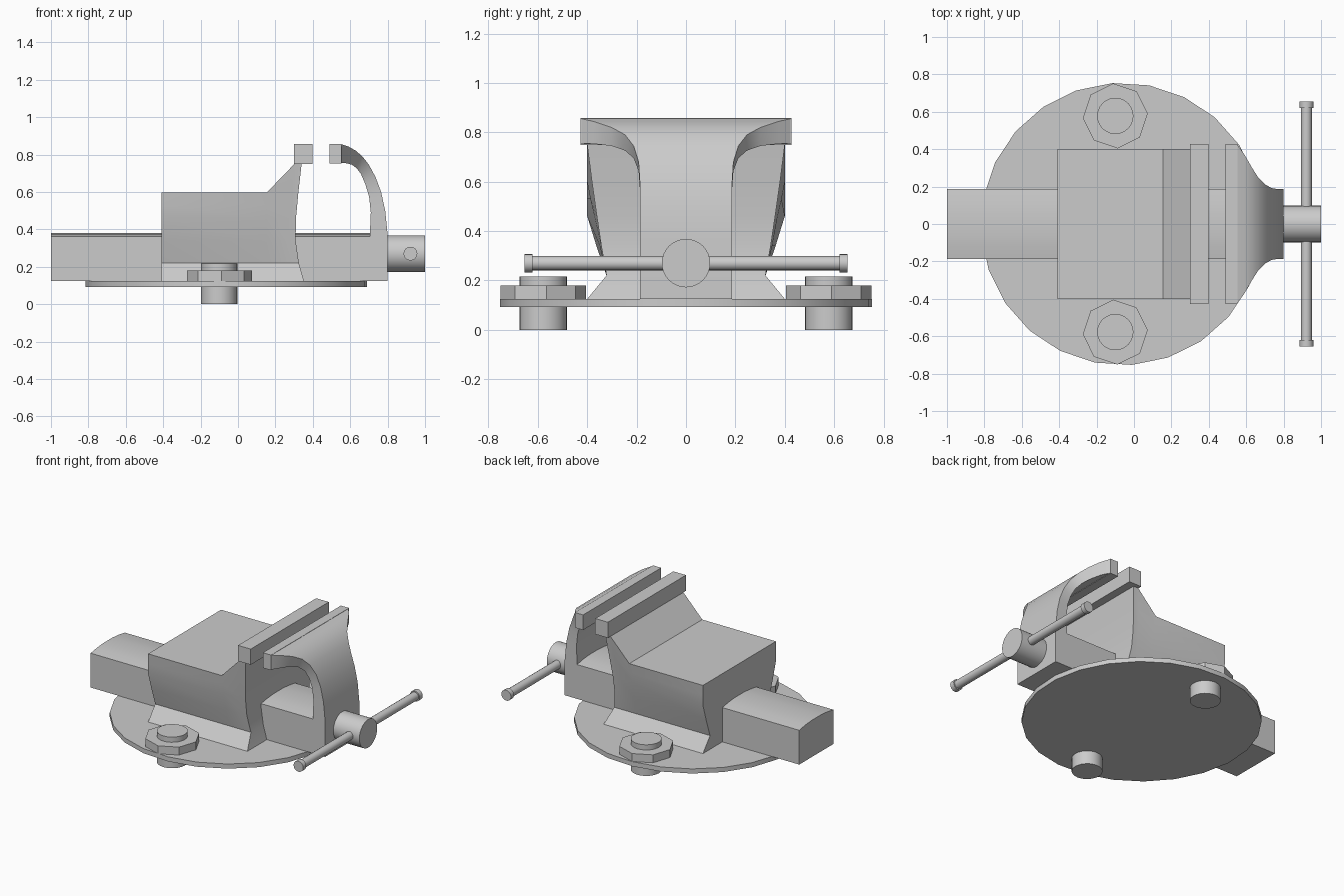
import bpy, bmesh, math
from mathutils import Matrix

if "Cube" in bpy.data.objects:
    bpy.data.objects.remove(bpy.data.objects["Cube"])


def finish(name, bm, angle=35):
    bmesh.ops.recalc_face_normals(bm, faces=bm.faces)
    mesh = bpy.data.meshes.new(name)
    bm.to_mesh(mesh)
    bm.free()
    ob = bpy.data.objects.new(name, mesh)
    bpy.context.collection.objects.link(ob)
    bpy.ops.object.select_all(action='DESELECT')
    bpy.context.view_layer.objects.active = ob
    ob.select_set(True)
    if angle:
        bpy.ops.object.shade_smooth_by_angle(angle=math.radians(angle))
    return ob


def box(name, lo, hi):
    bm = bmesh.new()
    bmesh.ops.create_cube(bm, size=1)
    for v in bm.verts:
        v.co = [lo[i] + (v.co[i] + 0.5) * (hi[i] - lo[i]) for i in range(3)]
    return finish(name, bm, 0)


def cylinder(name, center, radius, depth, axis='Z', sides=24, turn=0, angle=35):
    rot = {'Z': Matrix.Identity(4),
           'X': Matrix.Rotation(math.pi / 2, 4, 'Y'),
           'Y': Matrix.Rotation(math.pi / 2, 4, 'X')}[axis]
    m = Matrix.Translation(center) @ rot @ Matrix.Rotation(turn, 4, 'Z')
    bm = bmesh.new()
    bmesh.ops.create_cone(bm, cap_ends=True, segments=sides, radius1=radius,
                          radius2=radius, depth=depth, matrix=m)
    return finish(name, bm, angle)


def mirrored_loft(name, rings, angle=35):
    """Each ring is half a section (+y side), mirrored over y and skinned."""
    bm = bmesh.new()
    loops = []
    for half in rings:
        full = list(half) + [(x, -y, z) for x, y, z in reversed(half)]
        loops.append([bm.verts.new(p) for p in full])
    n = len(loops[0])
    for a, b in zip(loops, loops[1:]):
        for i in range(n):
            j = (i + 1) % n
            bm.faces.new((a[i], a[j], b[j], b[i]))
    for ring in (loops[0], loops[-1]):
        for i in range(n // 2 - 1):
            bm.faces.new((ring[i], ring[i + 1], ring[n - 2 - i], ring[n - 1 - i]))
    return finish(name, bm, angle)


# Round base plate
cylinder("base_plate", (-0.063, 0, 0.109), 0.755, 0.032, turn=math.radians(4))

# Mounting bolts with octagonal nuts
for side, tag in ((1, "back"), (-1, "front")):
    cylinder(f"bolt_{tag}", (-0.10, side * 0.578, 0.108), 0.097, 0.216)
    cylinder(f"nut_{tag}", (-0.10, side * 0.578, 0.152), 0.174, 0.056,
             sides=8, turn=math.radians(4), angle=0)

# Slide bar with a slightly crowned top
mirrored_loft("slide_bar", [
    [(x, 0.187, 0.125), (x, 0.187, 0.363), (x, 0.12, 0.374), (x, 0.05, 0.38)]
    for x in (-1.0, 0.71)], 15)

# Fixed body: waisted sides, sloping up to the jaw seat
rear_z = (0.125, 0.22, 0.34, 0.46, 0.53, 0.598)
front_z = (0.125, 0.22, 0.34, 0.46, 0.60, 0.748)
rear_w = (0.40, 0.322, 0.363, 0.40, 0.40, 0.40)
mid_w = (0.40, 0.322, 0.349, 0.371, 0.387, 0.40)
front_w = (0.40, 0.322, 0.343, 0.361, 0.381, 0.40)
front_x = (0.352, 0.325, 0.308, 0.31, 0.323, 0.34)
mirrored_loft("fixed_body", [
    [(-0.41, w, z) for w, z in zip(rear_w, rear_z)],
    [(0.155, w, z) for w, z in zip(mid_w, rear_z)],
    [(x - 0.04, w, z) for x, w, z in zip(front_x, front_w, front_z)],
    list(zip(front_x, front_w, front_z))])

# Moving jaw: arched arm flaring out to the jaw width
# (outer x, outer z, inner x, inner z, half width)
arm = [(0.80, 0.125, 0.705, 0.125, 0.187), (0.80, 0.37, 0.705, 0.37, 0.187),
       (0.787, 0.50, 0.71, 0.49, 0.187), (0.765, 0.60, 0.701, 0.575, 0.187),
       (0.735, 0.68, 0.68, 0.643, 0.192), (0.70, 0.745, 0.658, 0.695, 0.212),
       (0.665, 0.79, 0.635, 0.726, 0.247), (0.63, 0.82, 0.61, 0.745, 0.302),
       (0.59, 0.843, 0.582, 0.753, 0.372), (0.55, 0.856, 0.55, 0.755, 0.428)]
mirrored_loft("moving_jaw", [[(ox, w, oz), (ix, w, iz)]
                             for ox, oz, ix, iz, w in arm])

# Jaw plates
box("fixed_jaw_plate", (0.30, -0.428, 0.748), (0.397, 0.428, 0.857))
box("moving_jaw_plate", (0.49, -0.428, 0.752), (0.553, 0.428, 0.857))

# Screw head and sliding handle with end caps
cylinder("screw_head", (0.895, 0, 0.27), 0.098, 0.21, 'X', 32)
cylinder("handle_rod", (0.922, 0, 0.27), 0.029, 1.27, 'Y', 16)
for side, tag in ((1, "back"), (-1, "front")):
    cylinder(f"handle_cap_{tag}", (0.922, side * 0.638, 0.27), 0.037, 0.034, 'Y', 16)
